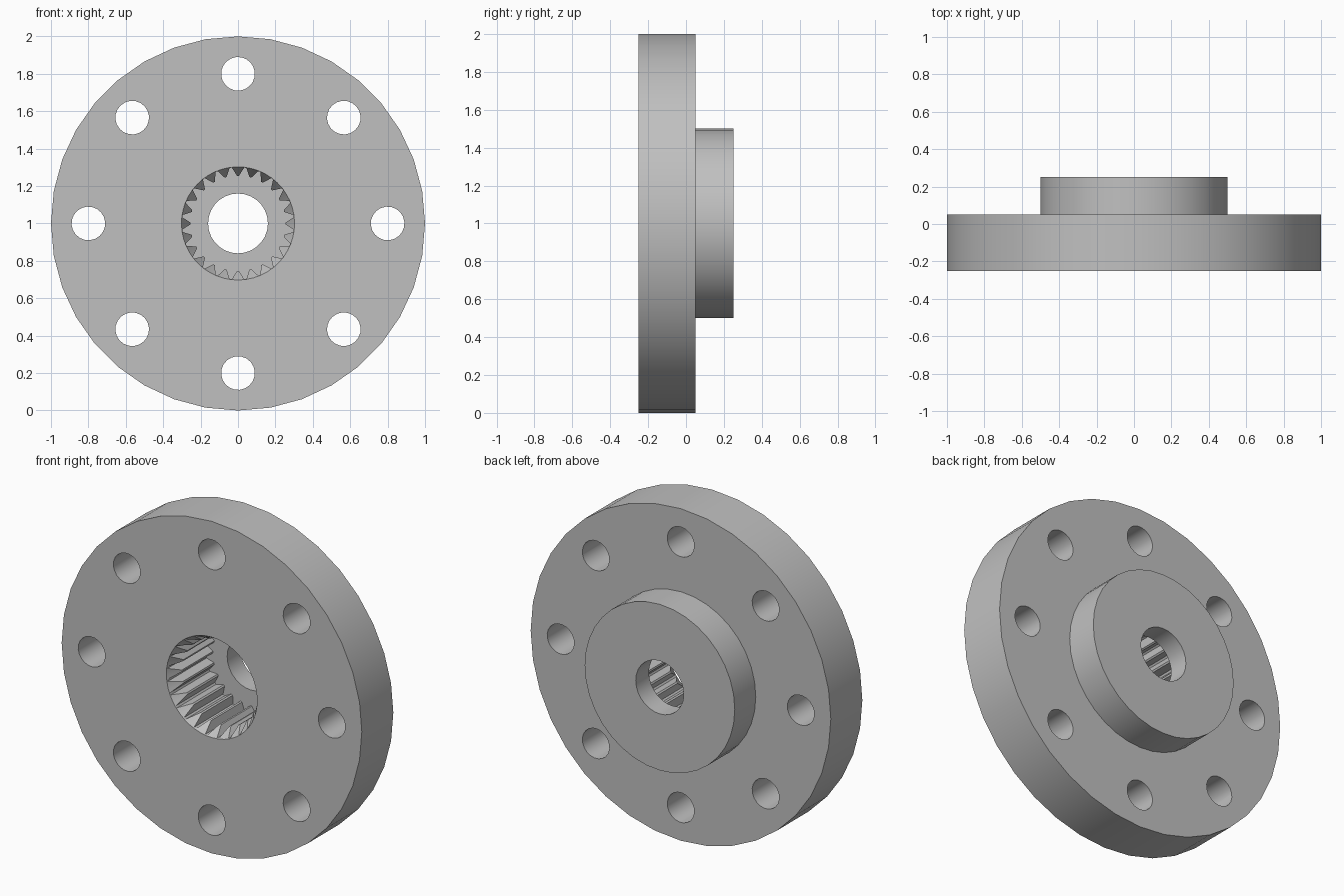
import bpy, bmesh
from math import cos, sin, pi

old = bpy.data.objects.get("Cube")
if old:
    bpy.data.objects.remove(old, do_unlink=True)

FRONT, STEP, BACK = -0.25, 0.05, 0.25   # flange front, flange back, boss back
FLOOR = 0.125                           # bottom of the splined socket
AXIS_Z = 1.0
TEETH = 24

metal = bpy.data.materials.new("grey metal")
metal.use_nodes = True
grey = (0.53, 0.53, 0.53, 1)
metal.diffuse_color = grey
metal.node_tree.nodes["Principled BSDF"].inputs["Base Color"].default_value = grey


def circle(radius, sides, cx=0, cz=0, phase=0):
    return [(cx + radius * cos(2 * pi * i / sides + phase),
             cz + radius * sin(2 * pi * i / sides + phase)) for i in range(sides)]


def spline(root, tip):
    """Ring of inward pointing teeth, each with a narrow flat tip."""
    pitch = 2 * pi / TEETH
    points = []
    for t in range(TEETH):
        for offset, r in ((-0.42, root), (-0.08, tip), (0.08, tip), (0.42, root)):
            a = (t + offset) * pitch
            points.append((r * cos(a), r * sin(a)))
    return points


def loft(name, sections):
    """Closed solid through (outline, y) sections along the y axis."""
    bm = bmesh.new()
    rings = [[bm.verts.new((x, y, z + AXIS_Z)) for x, z in outline]
             for outline, y in sections]
    for a, b in zip(rings, rings[1:]):
        for i in range(len(a)):
            j = (i + 1) % len(a)
            bm.faces.new((a[i], a[j], b[j], b[i]))
    bm.faces.new(rings[0])
    bm.faces.new(rings[-1])
    bmesh.ops.recalc_face_normals(bm, faces=bm.faces)
    mesh = bpy.data.meshes.new(name)
    bm.to_mesh(mesh)
    bm.free()
    mesh.materials.append(metal)
    obj = bpy.data.objects.new(name, mesh)
    bpy.context.collection.objects.link(obj)
    return obj


def cut(target, cutter):
    cutter.hide_render = True
    mod = target.modifiers.new("cut", 'BOOLEAN')
    mod.operation = 'DIFFERENCE'
    mod.solver = 'EXACT'
    mod.object = cutter
    bpy.context.view_layer.objects.active = target
    bpy.ops.object.modifier_apply(modifier=mod.name)
    bpy.data.objects.remove(cutter, do_unlink=True)


# Flange disc with the stepped boss behind it
body = loft("flange_hub", [(circle(1, 36), FRONT), (circle(1, 36), STEP),
                           (circle(0.5, 36), STEP), (circle(0.5, 36), BACK)])

# Splined socket, its chamfered mouth, and the through bore
cut(body, loft("socket_cutter", [(spline(0.3, 0.255), FRONT - 0.1),
                                 (spline(0.3, 0.255), FLOOR)]))
cut(body, loft("mouth_cutter", [(circle(0.314, 48, phase=0.02), FRONT - 0.02),
                                (circle(0.25, 48, phase=0.02), FRONT + 0.09)]))
cut(body, loft("bore_cutter", [(circle(0.16, 28), FRONT - 0.1),
                               (circle(0.16, 28), BACK + 0.1)]))

# Ring of bolt holes
for k in range(8):
    a = k * pi / 4
    hole = circle(0.09, 20, 0.8 * cos(a), 0.8 * sin(a), phase=0.1)
    cut(body, loft("bolt_cutter", [(hole, FRONT - 0.1), (hole, STEP + 0.1)]))

# Smooth round walls, crisp rims
bpy.ops.object.select_all(action='DESELECT')
body.select_set(True)
bpy.context.view_layer.objects.active = body
bpy.ops.object.shade_smooth_by_angle(angle=pi / 6)
